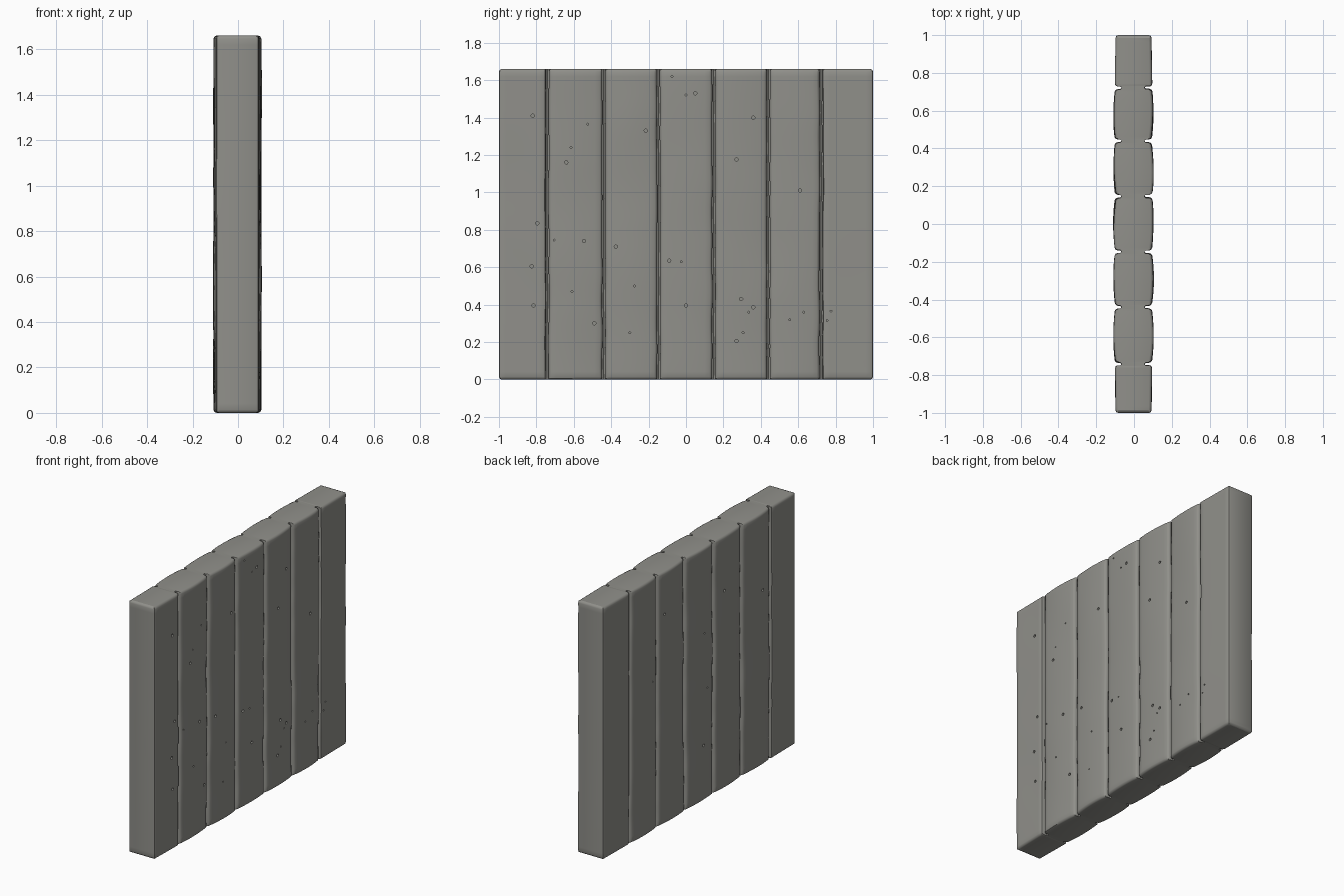
import bpy, bmesh, math
from mathutils import Vector, Matrix, noise

if "Cube" in bpy.data.objects:
    bpy.data.objects.remove(bpy.data.objects["Cube"])

H = 1.66
GROOVES = [-0.742, -0.44, -0.147, 0.148, 0.44, 0.722]
EDGES = [-1.0] + GROOVES + [1.0]

stone = bpy.data.materials.new("warm grey stone")
stone.diffuse_color = (0.28, 0.278, 0.255, 1)
stone.use_nodes = True
stone.node_tree.nodes["Principled BSDF"].inputs["Base Color"].default_value = stone.diffuse_color


def face_x(side, plank, t, y, z):
    """Distance of a plank's face from the centre plane."""
    base = 0.097 if side < 0 else 0.092
    n = noise.noise(Vector((y * 3, z * 2.5, side * 5)))
    if plank in (0, 6):
        inner = t if plank == 0 else 1 - t
        return base + 0.004 * inner + 0.002 * n
    return base + 0.010 * math.sin(math.pi * t) ** 0.7 + 0.006 * n


def side_points(side, z, inset):
    """One wall side at height z, from y = -1 to y = 1, with grooves."""
    pts = []
    for k in range(7):
        a, b = EDGES[k], EDGES[k + 1]
        wob = [0 if abs(e) == 1 else
               0.004 * noise.noise(Vector((e * 9, z * 6, side * 3))) for e in (a, b)]
        a, b = a + wob[0], b + wob[1]
        ga = 0 if k == 0 else 0.008
        gb = 0 if k == 6 else 0.008
        a, b = a + ga, b - gb
        # plank: rounded corner, gently bulging face, rounded corner
        r = 0.014
        offs = [(a, r), (a + r * 0.3, r * 0.3), (a + r, 0)]
        offs += [(a + r + (b - a - 2 * r) * i / 10, 0) for i in range(1, 10)]
        offs += [(b - r, 0), (b - r * 0.3, r * 0.3), (b, r)]
        for y, drop in offs:
            x = face_x(side, k, (y - a) / (b - a), y, z)
            x = x - max(drop, inset)
            pts.append((side * x, max(-1 + inset, min(1 - inset, y))))
        # groove floor
        if k < 6:
            deep = 0.055 if side > 0 else 0.066
            pts += [(side * (deep + 0.006), b), (side * deep, b + gb),
                    (side * (deep + 0.006), b + 2 * gb)]
    return pts


# Wall panel: stacked cross-sections with rounded top and bottom edges
levels = [(0, 0.014), (0.004, 0.005), (0.014, 0)]
levels += [(0.014 + (H - 0.028) * i / 60, 0) for i in range(1, 60)]
levels += [(H - 0.014, 0), (H - 0.004, 0.005), (H, 0.014)]
bm = bmesh.new()
rings = []
for z, inset in levels:
    right = side_points(1, z, inset)
    left = side_points(-1, z, inset)
    rings.append(([bm.verts.new((x, y, z)) for x, y in right],
                  [bm.verts.new((x, y, z)) for x, y in left]))
n = len(rings[0][0])
for (r0, l0), (r1, l1) in zip(rings, rings[1:]):
    for i in range(n - 1):
        bm.faces.new((r0[i], r0[i + 1], r1[i + 1], r1[i]))
        bm.faces.new((l0[i + 1], l0[i], l1[i], l1[i + 1]))
    bm.faces.new((l0[0], r0[0], r1[0], l1[0]))
    bm.faces.new((r0[-1], l0[-1], l1[-1], r1[-1]))
for r, l in (rings[0], rings[-1]):
    for i in range(n - 1):
        bm.faces.new((r[i], r[i + 1], l[i + 1], l[i]))
bmesh.ops.recalc_face_normals(bm, faces=bm.faces)
me = bpy.data.meshes.new("wall_panel")
bm.to_mesh(me)
bm.free()
me.materials.append(stone)
wall = bpy.data.objects.new("wall_panel", me)
bpy.context.collection.objects.link(wall)

# Air-hole pits: (y, z) on each side, larger ones first
big_right = [(-.82, 1.41), (-.64, 1.16), (-.215, 1.33), (.05, 1.53), (.36, 1.40),
             (.27, 1.175), (.61, 1.01), (-.795, .835), (-.825, .605), (-.815, .395),
             (-.545, .74), (-.375, .71), (-.09, .635), (0, .395), (-.49, .30),
             (.295, .43), (.36, .385), (.27, .205)]
small_right = [(-.525, 1.365), (-.615, 1.24), (-.075, 1.62), (0, 1.52), (-.705, .745),
               (-.025, .63), (-.275, .50), (-.61, .47), (-.30, .25), (.335, .36),
               (.305, .25), (.555, .32), (.63, .36), (.755, .315), (.775, .365)]
big_left = [(.37, 1.38), (-.03, .365), (-.25, 1.30), (-.65, 1.15)]
small_left = [(.495, .985), (-.07, .73), (-.04, 1.10)]

bm = bmesh.new()
for side, spots, rad in ((1, big_right, 0.009), (1, small_right, 0.005),
                         (-1, big_left, 0.009), (-1, small_left, 0.005)):
    for y, z in spots:
        m = Matrix.Translation((side * 0.102, y, z)) @ Matrix.Rotation(math.pi / 2, 4, 'Y')
        bmesh.ops.create_cone(bm, cap_ends=True, segments=10, radius1=rad, radius2=rad,
                              depth=0.036, matrix=m)
cm = bpy.data.meshes.new("pit_cutter")
bm.to_mesh(cm)
bm.free()
cm.materials.append(stone)
cutter = bpy.data.objects.new("pit_cutter", cm)
bpy.context.collection.objects.link(cutter)

bpy.context.view_layer.objects.active = wall
wall.select_set(True)
mod = wall.modifiers.new("pits", 'BOOLEAN')
mod.operation = 'DIFFERENCE'
mod.solver = 'EXACT'
mod.object = cutter
bpy.ops.object.modifier_apply(modifier=mod.name)
bpy.data.objects.remove(cutter)
bpy.ops.object.shade_smooth_by_angle(angle=math.radians(40))
